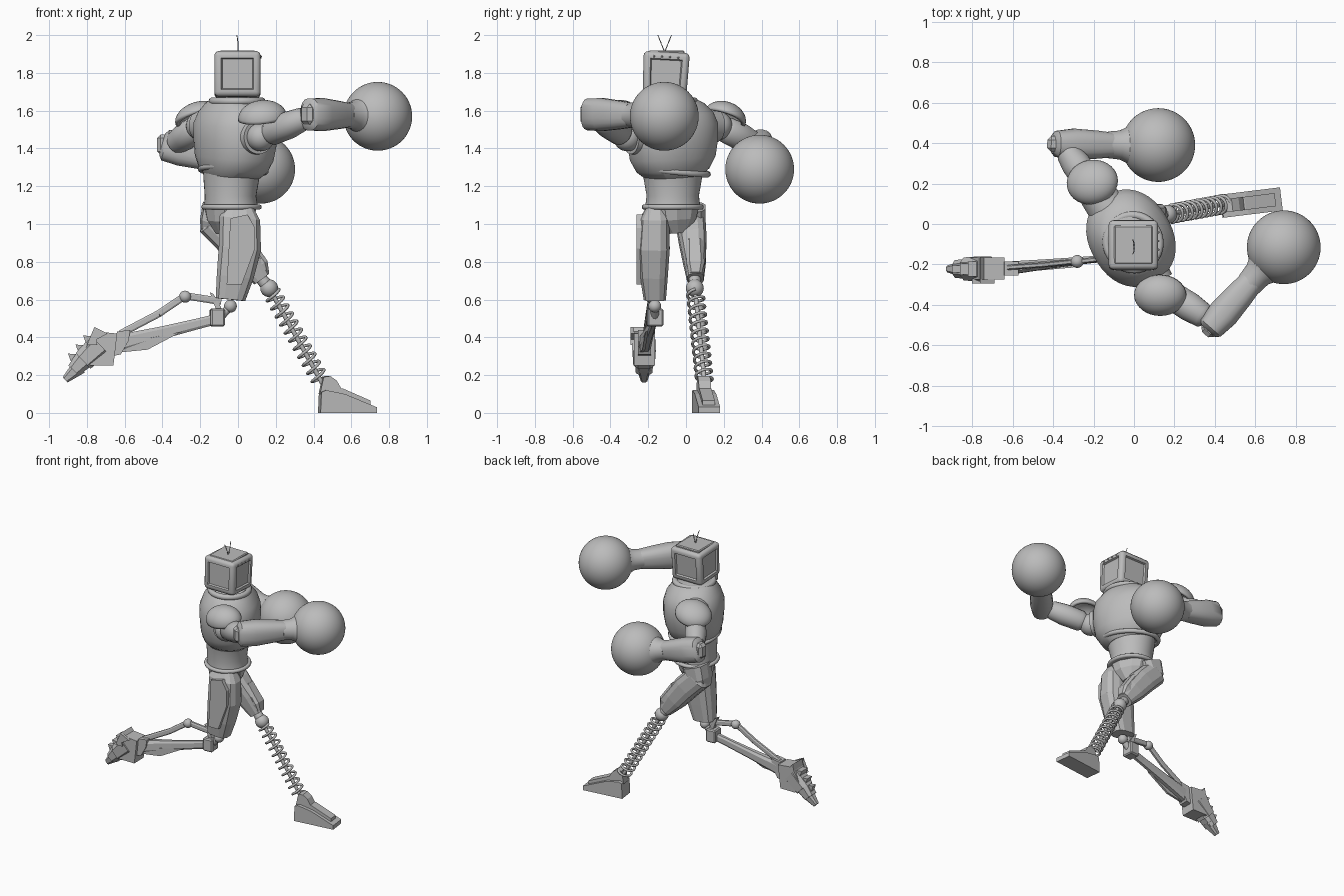
import bpy, bmesh, math
from mathutils import Vector, Matrix

if "Cube" in bpy.data.objects:
    bpy.data.objects.remove(bpy.data.objects["Cube"])

grey = bpy.data.materials.new("plain grey")
grey.use_nodes = True
grey.diffuse_color = (0.5, 0.5, 0.5, 1)
grey.node_tree.nodes["Principled BSDF"].inputs["Base Color"].default_value = (0.5, 0.5, 0.5, 1)


def finish(name, bm, smooth=True, angle=40):
    bmesh.ops.recalc_face_normals(bm, faces=bm.faces)
    me = bpy.data.meshes.new(name)
    bm.to_mesh(me)
    bm.free()
    me.materials.append(grey)
    ob = bpy.data.objects.new(name, me)
    bpy.context.scene.collection.objects.link(ob)
    if smooth:
        bpy.ops.object.select_all(action='DESELECT')
        ob.select_set(True)
        bpy.context.view_layer.objects.active = ob
        bpy.ops.object.shade_smooth_by_angle(angle=math.radians(angle))
    return ob


def loft(name, stations, side, n=24, power=2, smooth=True):
    """Skin sections (centre, half width along side, half depth)."""
    bm = bmesh.new()
    pts = [Vector(s[0]) for s in stations]
    t = (pts[-1] - pts[0]).normalized()
    u = Vector(side)
    u = (u - t * u.dot(t)).normalized()
    v = t.cross(u)
    rings = []
    for p, (_, a, b) in zip(pts, stations):
        ring = []
        for i in range(n):
            w = 2 * math.pi * (i + 0.5) / n
            c, s = math.cos(w), math.sin(w)
            c = math.copysign(abs(c) ** (2 / power), c)
            s = math.copysign(abs(s) ** (2 / power), s)
            ring.append(bm.verts.new(p + u * a * c + v * b * s))
        rings.append(ring)
    for lo, hi in zip(rings, rings[1:]):
        for i in range(n):
            j = (i + 1) % n
            bm.faces.new((lo[i], lo[j], hi[j], hi[i]))
    bm.faces.new(rings[0])
    bm.faces.new(rings[-1])
    return finish(name, bm, smooth)


def ball(name, centre, r, seg=32):
    bm = bmesh.new()
    bmesh.ops.create_uvsphere(bm, u_segments=seg, v_segments=seg // 2, radius=r,
                              matrix=Matrix.Translation(centre))
    return finish(name, bm)


def box(name, centre, size, yaw=0, pitch=0, bevel=0.008):
    bm = bmesh.new()
    bmesh.ops.create_cube(bm, size=1, matrix=Matrix.Diagonal((*size, 1)))
    bmesh.ops.bevel(bm, geom=bm.edges[:], offset=bevel, segments=1, affect='EDGES')
    bm.transform(Matrix.Translation(centre) @ Matrix.Rotation(math.radians(yaw), 4, 'Z')
                 @ Matrix.Rotation(math.radians(pitch), 4, 'Y'))
    return finish(name, bm, False)


def slab(name, outline, y0, y1, yaw=0, pivot=(0, 0, 0)):
    """Extrude an x-z outline from y0 to y1, then yaw about pivot."""
    bm = bmesh.new()
    face = bm.faces.new([bm.verts.new((x, y0, z)) for x, z in outline])
    ext = bmesh.ops.extrude_face_region(bm, geom=[face])
    bmesh.ops.translate(bm, vec=(0, y1 - y0, 0),
                        verts=[g for g in ext["geom"] if isinstance(g, bmesh.types.BMVert)])
    bmesh.ops.rotate(bm, cent=pivot, matrix=Matrix.Rotation(math.radians(yaw), 3, 'Z'), verts=bm.verts)
    return finish(name, bm, False)


def torus(name, centre, a, b, wire, tilt=(0, 0)):
    """Elliptical ring whose long axis lies along the shoulders."""
    bm = bmesh.new()
    rows = []
    for i in range(40):
        w = 2 * math.pi * i / 40
        d = LAT * math.cos(w) * a + FWD * math.sin(w) * b
        out = d.normalized()
        d = d + Vector((0, 0, tilt[0] * d.x + tilt[1] * d.y))
        rows.append([bm.verts.new(Vector(centre) + d + (out * math.cos(k) + Vector((0, 0, math.sin(k)))) * wire)
                     for k in [2 * math.pi * j / 10 for j in range(10)]])
    for i in range(40):
        p, q = rows[i], rows[(i + 1) % 40]
        for j in range(10):
            k = (j + 1) % 10
            bm.faces.new((p[j], p[k], q[k], q[j]))
    return finish(name, bm)


def pad(name, centre, normal, radii, spin):
    """Domed shell facing along normal."""
    bm = bmesh.new()
    bmesh.ops.create_uvsphere(bm, u_segments=32, v_segments=20, radius=1)
    bmesh.ops.delete(bm, geom=[v for v in bm.verts if v.co.z < -0.05], context='VERTS')
    bm.transform(Matrix.Translation(centre) @ Vector(normal).to_track_quat('Z', 'Y').to_matrix().to_4x4()
                 @ Matrix.Rotation(math.radians(spin), 4, 'Z') @ Matrix.Diagonal((*radii, 1)))
    ob = finish(name, bm)
    mod = ob.modifiers.new("thickness", 'SOLIDIFY')
    mod.thickness = 0.022


def rod(name, a, b, r0, r1=None, n=12):
    return loft(name, [(a, r0, r0), (b, r1 or r0, r1 or r0)], (0.31, 0.9, 0.2), n)


LAT = Vector((-0.5, 0.866, 0))
FWD = Vector((0.866, 0.5, 0))
Z = (0, 0, 1)
Y = (0, 1, 0)

# Torso
loft("abdomen", [((-.035, -.07, 1.08), .15, .14), ((-.04, -.07, 1.15), .14, .135),
                 ((-.035, -.07, 1.25), .16, .145), ((-.03, -.07, 1.33), .17, .15)], LAT, 40)
loft("chest", [((-.03, -.07, 1.25), .15, .14), ((-.025, -.07, 1.285), .195, .17), ((-.02, -.07, 1.35), .232, .193),
               ((-.015, -.07, 1.44), .245, .205), ((-.015, -.07, 1.52), .245, .205), ((-.01, -.075, 1.58), .225, .185),
               ((-.01, -.08, 1.63), .18, .15), ((-.005, -.09, 1.66), .13, .125)], LAT, 40, 2.2)
torus("chest_hem", (-.025, -.07, 1.285), .192, .165, .016, (-.05, -.12))
torus("waist_belt", (-.035, -.07, 1.09), .152, .145, .014)
torus("collar", (-.005, -.09, 1.65), .135, .13, .02)
loft("neck", [((-.005, -.1, 1.6), .085, .085), ((0, -.105, 1.7), .065, .065)], LAT, 24)
loft("pelvis", [((-.04, -.07, 1.09), .14, .13), ((-.04, -.07, 1.02), .12, .12), ((-.04, -.06, .95), .06, .08)],
     LAT, 12, 2.5, False)

# Head: bevelled box with framed sides
bm = bmesh.new()
bmesh.ops.create_cube(bm, size=1, matrix=Matrix.Diagonal((.245, .245, .24, 1)))
for v in bm.verts:
    if v.co.z < 0:
        v.co.y *= .94
bmesh.ops.bevel(bm, geom=bm.edges[:], offset=.024, segments=3, profile=.5, affect='EDGES')
bm.normal_update()
sides = [f for f in bm.faces if f.calc_area() > .02 and abs(f.normal.z) < .5]
bmesh.ops.inset_individual(bm, faces=sides, thickness=.018, depth=0)
bmesh.ops.inset_individual(bm, faces=sides, thickness=.008, depth=-.012)
bm.transform(Matrix.Translation((-.003, -.108, 1.79)) @ Matrix.Rotation(math.radians(-3), 4, 'X'))
finish("head", bm, True, 30)
box("head_cap", (-.003, -.103, 1.909), (.19, .19, .02), bevel=.006)
for k in range(4):
    ball("brow_rivet", (.12, -.17 + .043 * k, 1.888 - .002 * k), .006, 8)
for s in (-1, 1):
    for a, b in (((0, -.113, 1.91), (0, -.113 + s * .02, 1.96)),
                 ((0, -.113 + s * .02, 1.96), (-.006, -.113 + s * .036, 2.0))):
        rod("antenna", a, b, .003, .002, 6)


# Arms
def arm(side, shoulder, elbow, wrist, glove, up):
    sh, el, wr, gl = map(Vector, (shoulder, elbow, wrist, glove))
    out = (sh - Vector((-.02, -.07, sh.z))).normalized()
    ball(side + "_shoulder_ball", sh, .075)
    rod(side + "_shoulder_socket", sh - out * .12, sh - out * .02, .1, .09, 28)
    d = el - sh
    loft(side + "_upper_arm", [(sh + d * t, a, a) for t, a in
                               ((.12, .05), (.2, .07), (.55, .073), (.8, .062), (.85, .045), (1, .045))], up, 20)
    ball(side + "_elbow", el, .06, 24)
    f = (wr - el).normalized()
    length = (wr - el).length
    loft(side + "_forearm", [(el + f * length * t, a, b) for t, a, b in
                             ((-.16, .06, .045), (-.1, .085, .065), (.2, .088, .078), (.6, .075, .07),
                              (.85, .065, .062))], up, 20, 2.6)
    loft(side + "_cuff", [(el + f * length * .8, .066, .066), (wr, .072, .072),
                          (wr + (gl - wr) * .25, .095, .095), (wr + (gl - wr) * .5, .135, .135)], up, 32)
    ball(side + "_glove", gl, .182, 64)
    box(side + "_elbow_cap", el - f * .035, (.08, .08, .11), math.degrees(math.atan2(f.y, f.x)), 0, .02)


arm("right", (.12, -.31, 1.46), (.4, -.49, 1.58), (.61, -.25, 1.575), (.74, -.115, 1.57), Z)
arm("left", (-.2, .17, 1.52), (-.355, .395, 1.41), (-.07, .39, 1.33), (.12, .39, 1.29), Z)
pad("right_shoulder_pad", (.13, -.35, 1.56), (-.1, -.3, .95), (.13, .105, .095), 20)
pad("left_shoulder_pad", (-.205, .205, 1.56), (-.25, .3, .9), (.13, .115, .085), -40)

# Right leg, kicking back
loft("right_thigh", [((.01, -.16, 1.09), .075, .05), ((.01, -.165, 1.03), .11, .078), ((.01, -.17, .87), .115, .086),
                     ((-.015, -.17, .72), .1, .075), ((-.04, -.165, .6), .08, .06)], (1, 0, 0), 12, 3, False)
slab("right_thigh_plate", [(-.04, 1.03), (.05, 1.05), (.09, .98), (.09, .87), (.02, .68), (-.06, .68), (-.05, .85)],
     -.262, -.2)
box("right_knee_cap", (.035, -.165, .74), (.06, .1, .2), 0, 14, .015)
ball("right_knee", (-.04, -.165, .565), .034, 20)
box("right_knee_clamp", (-.11, -.165, .505), (.075, .085, .095), 5, 0)
rod("right_knee_pin", (-.04, -.165, .565), (-.1, -.165, .5), .022)
loft("right_shin", [((-.1, -.165, .5), .02, .028), ((-.22, -.177, .47), .018, .03), ((-.4, -.195, .425), .024, .035),
                    ((-.64, -.22, .365), .035, .05)], Y, 8, 3, False)
slab("right_shin_blade", [(-.3, .43), (-.48, .335), (-.63, .32), (-.6, .37)], -.215, -.2, 5, (-.3, -.2, 0))
for a, b in (((-.09, -.165, .59), (-.28, -.185, .62)), ((-.28, -.185, .62), (-.42, -.2, .525)),
             ((-.42, -.2, .525), (-.62, -.215, .42))):
    loft("right_tendon_bar", [(a, .013, .02), (b, .013, .02)], Y, 8, 3, False)
slab("right_knee_fin", [(-.09, .56), (-.08, .52), (-.1, .5), (-.15, .64), (-.13, .63)], -.18, -.15)
ball("right_tendon_joint", (-.28, -.185, .615), .032, 20)
slab("right_ankle", [(-.57, .44), (-.64, .43), (-.67, .3), (-.62, .31), (-.58, .38)], -.255, -.185)
slab("right_heel", [(-.64, .42), (-.74, .43), (-.76, .455), (-.77, .41), (-.83, .3), (-.78, .25), (-.66, .25),
                    (-.65, .33)], -.275, -.165)
slab("right_foot_fin", [(-.69, .42), (-.76, .455), (-.745, .36), (-.8, .36)], -.295, -.275)
loft("right_toe_base", [((-.73, -.222, .36), .066, .07), ((-.82, -.222, .275), .06, .06)], Y, 8, 3, False)
loft("right_toe_middle", [((-.8, -.222, .3), .053, .06), ((-.87, -.222, .225), .046, .04)], Y, 8, 3, False)
loft("right_toe_tip", [((-.84, -.222, .245), .04, .045), ((-.915, -.222, .175), .018, .02)], Y, 8, 3, False)
for k in range(3):
    x, z = -.77 - .04 * k, .4 - .048 * k
    slab("right_toe_scale", [(x + .06, z), (x - .05, z + .01), (x - .03, z - .045)], -.26 + .01 * k, -.185 - .01 * k)

# Left leg, spring shin
loft("left_thigh", [((-.14, .02, 1.07), .06, .05), ((-.13, .025, 1.01), .08, .09), ((-.04, .035, .92), .075, .09),
                    ((.05, .045, .81), .062, .08), ((.125, .05, .71), .045, .05)], Y, 12, 3, False)
loft("left_hip_guard", [((-.1, .02, 1.09), .085, .09), ((-.13, .02, 1.0), .085, .075), ((-.15, .02, .94), .05, .05)],
     Y, 10, 3, False)
loft("left_thigh_plate", [((.03, .045, .9), .045, .05), ((.115, .05, .78), .05, .05), ((.14, .05, .73), .035, .03)],
     Y, 8, 4, False)
knee, ankle = Vector((.165, .047, .66)), Vector((.45, .1, .15))
ball("left_knee", knee, .047, 28)
rod("left_knee_pin", (.1, .046, .74), knee, .03, .035)
rod("left_spring_core", knee, ankle, .012)
axis = (ankle - knee).normalized()
e1 = axis.cross(Vector(Y)).normalized()
e2 = axis.cross(e1)
cu = bpy.data.curves.new("left_spring", 'CURVE')
cu.dimensions = '3D'
cu.bevel_depth = .008
cu.bevel_resolution = 2
cu.materials.append(grey)
sp = cu.splines.new('POLY')
turns, steps = 11, 20
sp.points.add(turns * steps)
for i, p in enumerate(sp.points):
    w = 2 * math.pi * i / steps
    c = knee.lerp(ankle, .05 + .92 * i / (turns * steps)) + (e1 * math.cos(w) + e2 * math.sin(w)) * .043
    p.co = (*c, 1)
bpy.context.scene.collection.objects.link(bpy.data.objects.new("left_spring", cu))
pivot = (.43, .09, 0)
slab("left_foot", [(.43, 0), (.73, 0), (.73, .03), (.56, .1), (.46, .12), (.435, .11)], .03, .145, 7, pivot)
slab("left_foot_ridge", [(.46, .1), (.7, .03), (.7, .065), (.55, .13), (.47, .13)], .055, .12, 7, pivot)
slab("left_ankle", [(.43, .1), (.56, .1), (.52, .17), (.485, .195), (.45, .19)], .055, .12, 7, pivot)
